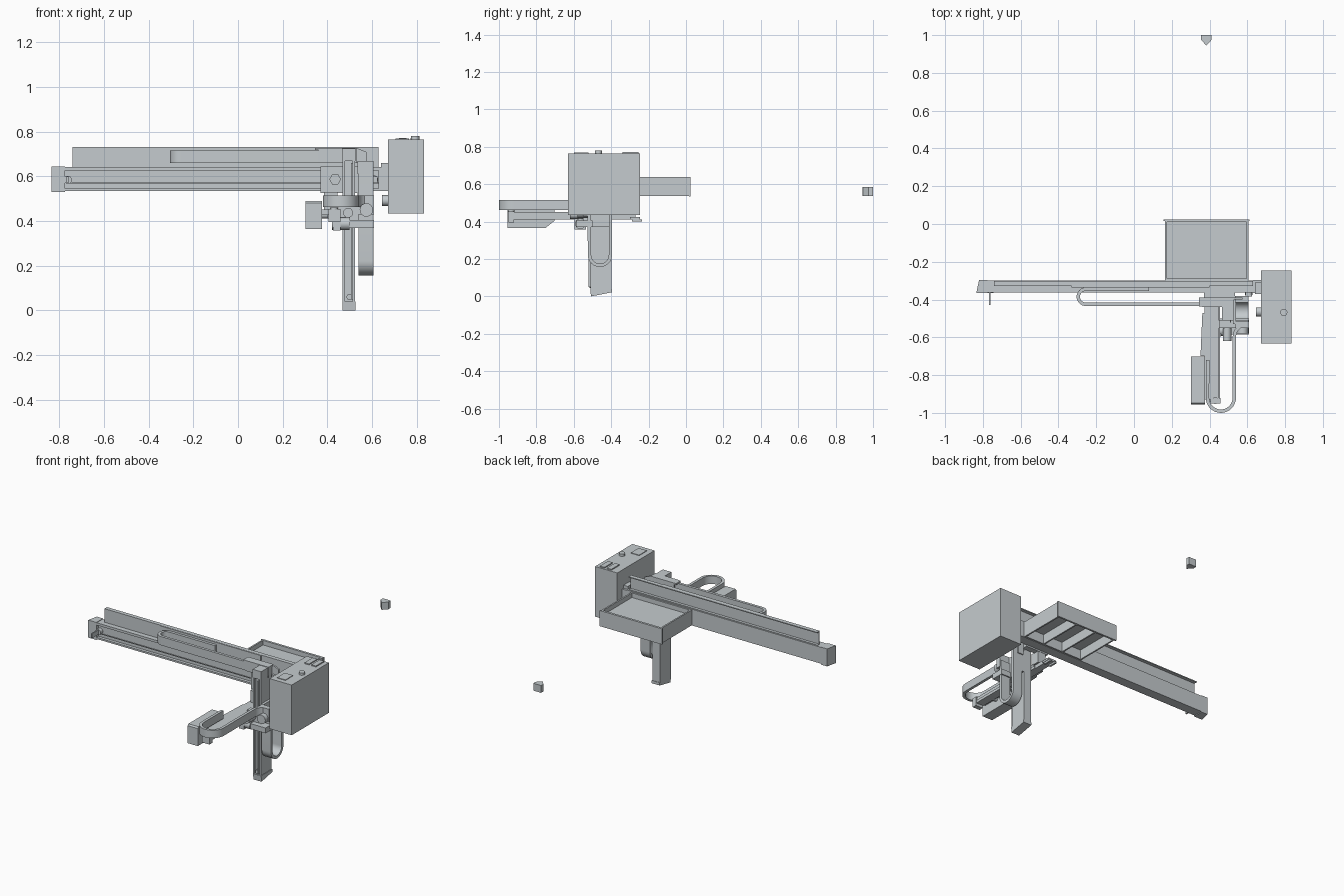
import bpy, bmesh, math
from mathutils import Vector

mat = bpy.data.materials.new("machine grey")
mat.diffuse_color = (0.56, 0.60, 0.62, 1)


def finish(name, bm, smooth=False):
    bmesh.ops.recalc_face_normals(bm, faces=bm.faces)
    me = bpy.data.meshes.new(name)
    bm.to_mesh(me)
    bm.free()
    me.materials.append(mat)
    ob = bpy.data.objects.new(name, me)
    bpy.context.collection.objects.link(ob)
    if smooth:
        bpy.ops.object.select_all(action='DESELECT')
        ob.select_set(True)
        bpy.context.view_layer.objects.active = ob
        bpy.ops.object.shade_smooth_by_angle(angle=math.radians(35))
    return ob


def prism(name, pts, axis, a, b, smooth=False):
    """Extrude a 2D outline along an axis: x uses (y,z), y uses (x,z), z uses (x,y)."""
    def place(p, d):
        return {'x': (d, p[0], p[1]), 'y': (p[0], d, p[1]), 'z': (p[0], p[1], d)}[axis]
    bm = bmesh.new()
    lo = [bm.verts.new(place(p, a)) for p in pts]
    hi = [bm.verts.new(place(p, b)) for p in pts]
    bm.faces.new(lo)
    bm.faces.new(hi)
    n = len(pts)
    for i in range(n):
        bm.faces.new((lo[i], lo[(i + 1) % n], hi[(i + 1) % n], hi[i]))
    return finish(name, bm, smooth)


def box(name, x0, x1, y0, y1, z0, z1):
    return prism(name, [(x0, y0), (x1, y0), (x1, y1), (x0, y1)], 'z', z0, z1)


def arc(cx, cy, r, a0, a1, n=16):
    return [(cx + r * math.cos(math.radians(a0 + (a1 - a0) * i / n)),
             cy + r * math.sin(math.radians(a0 + (a1 - a0) * i / n))) for i in range(n + 1)]


def disc(name, axis, c, r, a, b, n=20):
    return prism(name, arc(c[0], c[1], r, 0, 360 - 360 / n, n - 1), axis, a, b, n > 8)


def strip(name, path, axis, a, b, t=0.018):
    """Band of thickness t following a 2D path."""
    P = [Vector(p) for p in path]
    left, right = [], []
    for i, p in enumerate(P):
        d = (P[min(i + 1, len(P) - 1)] - P[max(i - 1, 0)]).normalized()
        nrm = Vector((-d.y, d.x)) * t / 2
        left.append(p + nrm)
        right.append(p - nrm)
    return prism(name, left + right[::-1], axis, a, b, True)


# Long horizontal beam with front channel, end caps and drive belt
prism("main_beam", [(-0.298, 0.535), (-0.362, 0.535), (-0.362, 0.546), (-0.342, 0.546),
                    (-0.342, 0.626), (-0.362, 0.626), (-0.362, 0.642), (-0.298, 0.642)],
      'x', -0.79, 0.64)
prism("beam_left_cap", [(-0.835, -0.365), (-0.775, -0.365), (-0.775, -0.296), (-0.82, -0.296)],
      'z', 0.53, 0.645)
box("beam_right_cap", 0.63, 0.672, -0.365, -0.296, 0.535, 0.64)
box("beam_belt", -0.77, 0.63, -0.352, -0.349, 0.568, 0.574)
disc("belt_pulley_left", 'y', (-0.762, 0.585), 0.018, -0.365, -0.335)
box("limit_flag", -0.768, -0.76, -0.43, -0.36, 0.57, 0.60)
disc("belt_pulley_right", 'y', (0.608, 0.585), 0.02, -0.375, -0.335)
box("pulley_block", 0.59, 0.625, -0.385, -0.34, 0.57, 0.60)
box("cable_gland", 0.64, 0.675, -0.37, -0.31, 0.595, 0.66)

# Cable guide plate on the beam
box("guide_plate", -0.742, 0.63, -0.329, -0.323, 0.64, 0.73)
box("guide_lip", -0.742, 0.63, -0.329, -0.302, 0.725, 0.731)
box("guide_base", -0.742, 0.63, -0.329, -0.305, 0.64, 0.646)
box("guide_shelf", -0.33, 0.40, -0.335, -0.329, 0.645, 0.73)

# Cable chains
strip("beam_cable_chain", [(0.08, -0.345)] + arc(-0.255, -0.385, 0.04, 90, 270) + [(0.48, -0.425)],
      'z', 0.66, 0.717)
strip("arm_cable_chain", [(0.39, -0.72)] + arc(0.46, -0.92, 0.071, 180, 360)
      + arc(0.601, -0.60, 0.07, 180, 90, 8), 'z', 0.463, 0.515)
strip("lift_cable_chain", [(-0.517, 0.47)] + arc(-0.46, 0.222, 0.056, 180, 360) + [(-0.404, 0.66)],
      'x', 0.54, 0.607)

# Carriage on the beam
box("carriage_plate", 0.37, 0.535, -0.395, -0.358, 0.525, 0.645)
box("carriage_wheels", 0.39, 0.52, -0.36, -0.34, 0.56, 0.615)
disc("carriage_bolt", 'y', (0.435, 0.587), 0.026, -0.42, -0.39, 6)
box("carriage_motor", 0.385, 0.445, -0.42, -0.36, 0.45, 0.53)
prism("chain_bracket", [(0.36, 0.66), (0.36, 0.728), (0.53, 0.728), (0.575, 0.71), (0.575, 0.48),
                        (0.535, 0.48), (0.535, 0.66)], 'y', -0.40, -0.388)
prism("bracket_front", [(0.36, 0.66), (0.36, 0.728), (0.53, 0.728), (0.53, 0.66)],
      'y', -0.44, -0.434)
box("bracket_top", 0.345, 0.53, -0.438, -0.388, 0.718, 0.728)
box("lift_chain_mount", 0.535, 0.607, -0.415, -0.38, 0.61, 0.67)

# Vertical lift column with a shallow channel on its front
box("lift_column", 0.468, 0.523, -0.495, -0.398, 0.03, 0.72)
for i, (a, b) in enumerate(((0.468, 0.478), (0.513, 0.523))):
    box(f"lift_column_rail_{i}", a, b, -0.51, -0.49, 0.03, 0.72)
prism("lift_foot", [(-0.508, 0.0), (-0.395, 0.022), (-0.395, 0.04), (-0.512, 0.04)], 'x', 0.468, 0.527)
box("lift_head", 0.465, 0.527, -0.512, -0.395, 0.67, 0.725)
box("lift_belt", 0.507, 0.514, -0.522, -0.49, 0.05, 0.66)
disc("lift_pulley", 'y', (0.50, 0.06), 0.014, -0.515, -0.49)

# Lift carriage carrying the reaching arm
box("lift_carriage", 0.523, 0.54, -0.53, -0.395, 0.37, 0.51)
box("lift_carriage_shelf", 0.45, 0.61, -0.585, -0.50, 0.37, 0.405)
box("lift_carriage_front", 0.45, 0.54, -0.55, -0.512, 0.39, 0.47)
disc("lift_motor", 'y', (0.575, 0.45), 0.03, -0.58, -0.52)
disc("arm_motor", 'x', (-0.565, 0.388), 0.028, 0.42, 0.50)
box("arm_motor_block", 0.425, 0.46, -0.595, -0.535, 0.358, 0.41)
disc("arm_joint", 'y', (0.493, 0.437), 0.022, -0.62, -0.52)
box("chain_end_plate", 0.535, 0.61, -0.55, -0.515, 0.43, 0.515)

# Reaching arm with gripper
box("arm_beam", 0.372, 0.45, -0.93, -0.40, 0.428, 0.452)
box("arm_rail", 0.40, 0.455, -0.94, -0.38, 0.412, 0.43)
prism("arm_side_plate", [(0.352, -0.70), (0.372, -0.70), (0.372, -0.47), (0.362, -0.47)],
      'z', 0.425, 0.45)
box("arm_tip_block", 0.405, 0.458, -0.95, -0.92, 0.395, 0.455)
disc("arm_tip_pulley", 'z', (0.43, -0.935), 0.018, 0.45, 0.462)
box("gripper_arm", 0.405, 0.45, -0.40, -0.27, 0.412, 0.436)
box("gripper_base", 0.40, 0.46, -0.30, -0.245, 0.412, 0.425)
for i, x in enumerate((0.405, 0.445)):
    box(f"gripper_finger_{i}", x, x + 0.012, -0.29, -0.235, 0.40, 0.412)
prism("arm_drive_box", [(-0.955, 0.365), (-0.752, 0.365), (-0.702, 0.405), (-0.702, 0.49),
                        (-0.948, 0.49), (-0.955, 0.48)], 'x', 0.303, 0.376)
disc("drive_shaft", 'x', (-0.83, 0.428), 0.016, 0.37, 0.41)

# Control cabinet with top sockets and button
box("control_cabinet", 0.672, 0.833, -0.632, -0.245, 0.435, 0.765)
for i, x in enumerate((0.722, 0.772)):
    box(f"cabinet_socket_{i}", x, x + 0.033, -0.34, -0.255, 0.765, 0.772)
box("cabinet_panel", 0.705, 0.765, -0.60, -0.52, 0.765, 0.769)
disc("cabinet_button", 'z', (0.793, -0.468), 0.019, 0.765, 0.78)
disc("side_plug", 'x', (-0.465, 0.492), 0.024, 0.645, 0.674)

# Rear tray: open top, divided underneath
for n, x in (("left", 0.165), ("right", 0.595)):
    box(f"tray_wall_{n}", x, x + 0.01, -0.298, 0.02, 0.537, 0.638)
box("tray_wall_back", 0.165, 0.605, 0.01, 0.02, 0.537, 0.638)
box("tray_wall_front", 0.165, 0.605, -0.298, -0.288, 0.537, 0.638)
box("tray_floor", 0.17, 0.60, -0.292, 0.015, 0.60, 0.608)
box("tray_back_panel", 0.157, 0.612, 0.015, 0.025, 0.535, 0.638)
for i, x in enumerate((0.308, 0.452)):
    box(f"tray_divider_{i}", x, x + 0.01, -0.29, 0.012, 0.537, 0.602)

# Separate small pointed marker behind
prism("rear_marker", [(0.355, 1.0), (0.355, 0.975), (0.383, 0.945), (0.411, 0.975), (0.411, 1.0)],
      'z', 0.537, 0.585)
